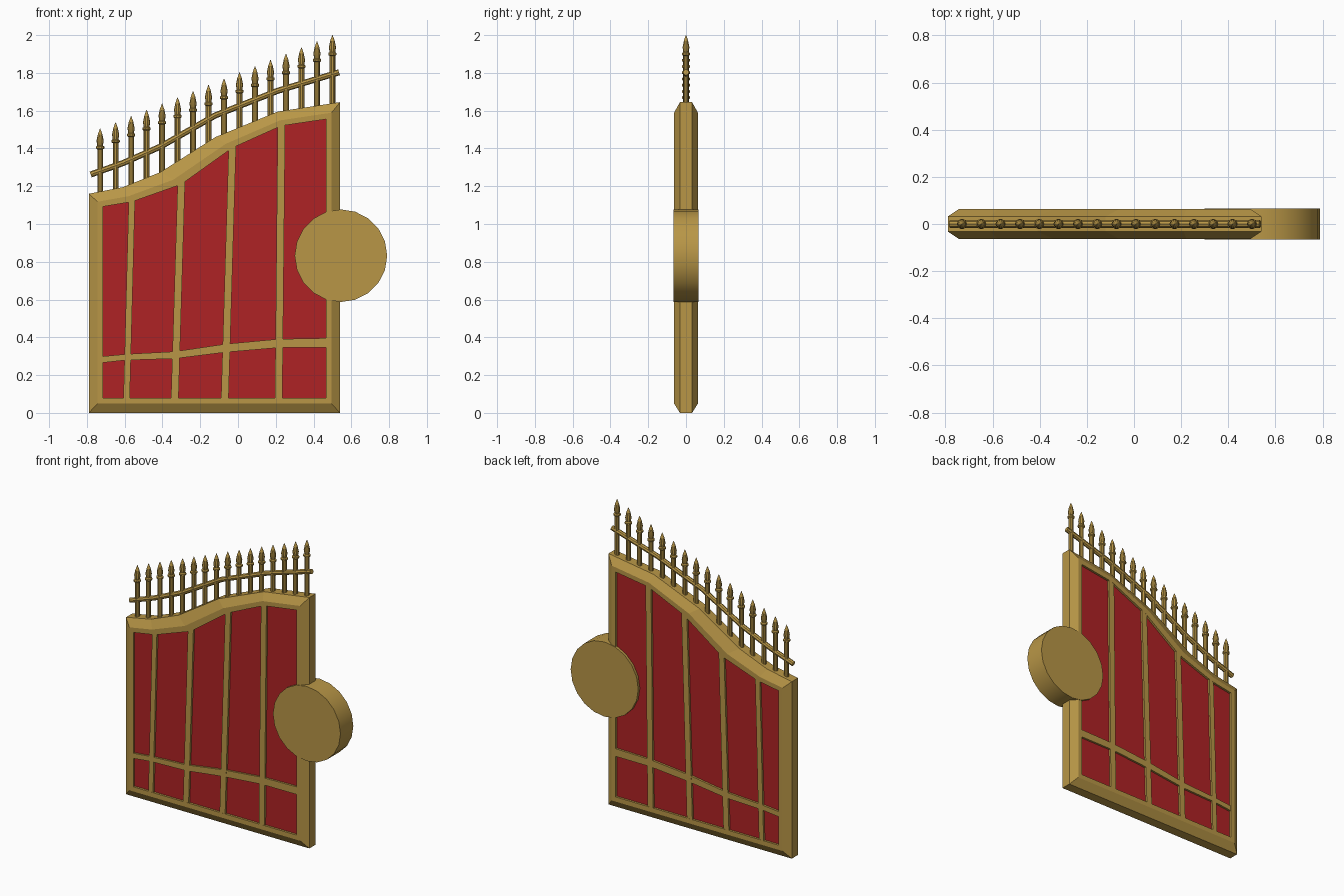
import bpy, bmesh, math
from mathutils import Vector

cube = bpy.data.objects.get("Cube")
if cube:
    bpy.data.objects.remove(cube, do_unlink=True)


def material(name, rgb):
    m = bpy.data.materials.new(name)
    m.use_nodes = True
    m.diffuse_color = (*rgb, 1)
    m.node_tree.nodes["Principled BSDF"].inputs["Base Color"].default_value = (*rgb, 1)
    return m


GOLD = material("antique gold", (0.48, 0.305, 0.062))
RED = material("deep red", (0.43, 0.016, 0.018))


def finish(name, bm, mat, smooth=False):
    bmesh.ops.recalc_face_normals(bm, faces=bm.faces)
    mesh = bpy.data.meshes.new(name)
    bm.to_mesh(mesh)
    bm.free()
    mesh.materials.append(mat)
    ob = bpy.data.objects.new(name, mesh)
    bpy.context.collection.objects.link(ob)
    if smooth:
        bpy.ops.object.select_all(action='DESELECT')
        ob.select_set(True)
        bpy.context.view_layer.objects.active = ob
        bpy.ops.object.shade_smooth_by_angle(angle=math.radians(32))
    return ob


def bridge(bm, a, b):
    n = len(a)
    for i in range(n):
        bm.faces.new((a[i], a[(i + 1) % n], b[(i + 1) % n], b[i]))


def slab(name, outline, half, mat, smooth=False):
    """Prism of an (x, z) outline, centred on y = 0."""
    bm = bmesh.new()
    front, back = [[bm.verts.new((x, y, z)) for x, z in outline] for y in (-half, half)]
    bm.faces.new(front)
    bm.faces.new(back)
    bridge(bm, front, back)
    return finish(name, bm, mat, smooth)


def lathe(name, profile, x, sides):
    """Turned part about a vertical axis, from (radius, z) pairs."""
    bm = bmesh.new()
    rings = [[bm.verts.new((x + r * math.cos(t * math.tau / sides),
                            r * math.sin(t * math.tau / sides), z))
              for t in range(sides)] for r, z in profile]
    for a, b in zip(rings, rings[1:]):
        bridge(bm, a, b)
    bm.faces.new(rings[0])
    bm.faces.new(rings[-1])
    return finish(name, bm, GOLD, True)


def height(line, x):
    for (x0, z0), (x1, z1) in zip(line, line[1:]):
        if x <= x1:
            return z0 + (z1 - z0) * (x - x0) / (x1 - x0)
    return line[-1][1]


# Sweeping top edges of the frame
outer_top = [(-.79, 1.16), (-.61, 1.195), (-.41, 1.275), (-.12, 1.46), (.21, 1.595), (.54, 1.645)]
inner_top = [(-.715, 1.092), (-.56, 1.118), (-.30, 1.21), (-.03, 1.403), (.23, 1.52), (.467, 1.555)]
outer = [(.54, 0), (-.79, 0)] + outer_top
inner = [(.467, .08), (-.715, .08)] + inner_top
ridge = [tuple(Vector(a).lerp(Vector(b), .62)) for a, b in zip(outer, inner)]

# Chamfered frame
bm = bmesh.new()
section = [(outer, -.032), (ridge, -.063), (inner, -.063), (inner, .063), (ridge, .063), (outer, .032)]
rings = [[bm.verts.new((x, y, z)) for x, z in loop] for loop, y in section]
for i, ring in enumerate(rings):
    bridge(bm, ring, rings[(i + 1) % len(rings)])
finish("frame", bm, GOLD)

# Recessed red panel
slab("panel", inner, .049, RED)

# Slanted uprights
for i, (bottom, top) in enumerate([(-.59, -.562), (-.335, -.30), (-.07, -.03), (.215, .23)]):
    w = .017 if i == 0 else .02
    slab(f"upright_{i + 1}", [(bottom - w, .07), (bottom + w, .07),
                              (top + w, height(inner_top, top + w) + .008),
                              (top - w, height(inner_top, top - w) + .008)], .0625, GOLD)

# Curved crossbar
bar = [(-.72, .282, .017), (-.595, .295, .016), (-.335, .306, .019),
       (-.065, .343, .022), (.215, .368, .023), (.475, .371, .025)]
slab("crossbar", [(x, z - w) for x, z, w in bar] + [(x, z + w) for x, z, w in reversed(bar)],
     .062, GOLD)

# Round lock plate
slab("lock_disc", [(.545 + .245 * math.cos(i * math.tau / 20), .832 + .245 * math.sin(i * math.tau / 20))
                   for i in range(20)], .0665, GOLD, True)

# Railing rod following the top
rail = [(-.78, 1.262), (-.61, 1.322), (-.41, 1.41), (-.12, 1.575), (.21, 1.705), (.535, 1.803)]
bm = bmesh.new()
rings = []
for i, (x, z) in enumerate(rail):
    a, b = rail[max(i - 1, 0)], rail[min(i + 1, len(rail) - 1)]
    d = Vector((b[0] - a[0], 0, b[1] - a[1])).normalized()
    n = Vector((-d.z, 0, d.x))
    rings.append([bm.verts.new(Vector((x, 0, z)) + .016 * (math.cos(t) * n + math.sin(t) * Vector((0, 1, 0))))
                  for t in (k * math.tau / 8 for k in range(8))])
for a, b in zip(rings, rings[1:]):
    bridge(bm, a, b)
bm.faces.new(rings[0])
bm.faces.new(rings[-1])
finish("railing", bm, GOLD, True)

# Spiked pickets
for i in range(16):
    x = -.73 + i * 1.23 / 15
    tip = 1.505 + i * .033
    lathe(f"picket_{i + 1}", [(.015, height(outer_top, x) - .03), (.015, tip - .11), (.022, tip - .105),
                              (.022, tip - .095), (.015, tip - .09), (.019, tip - .065),
                              (.012, tip - .03), (.001, tip)], x, 10)
